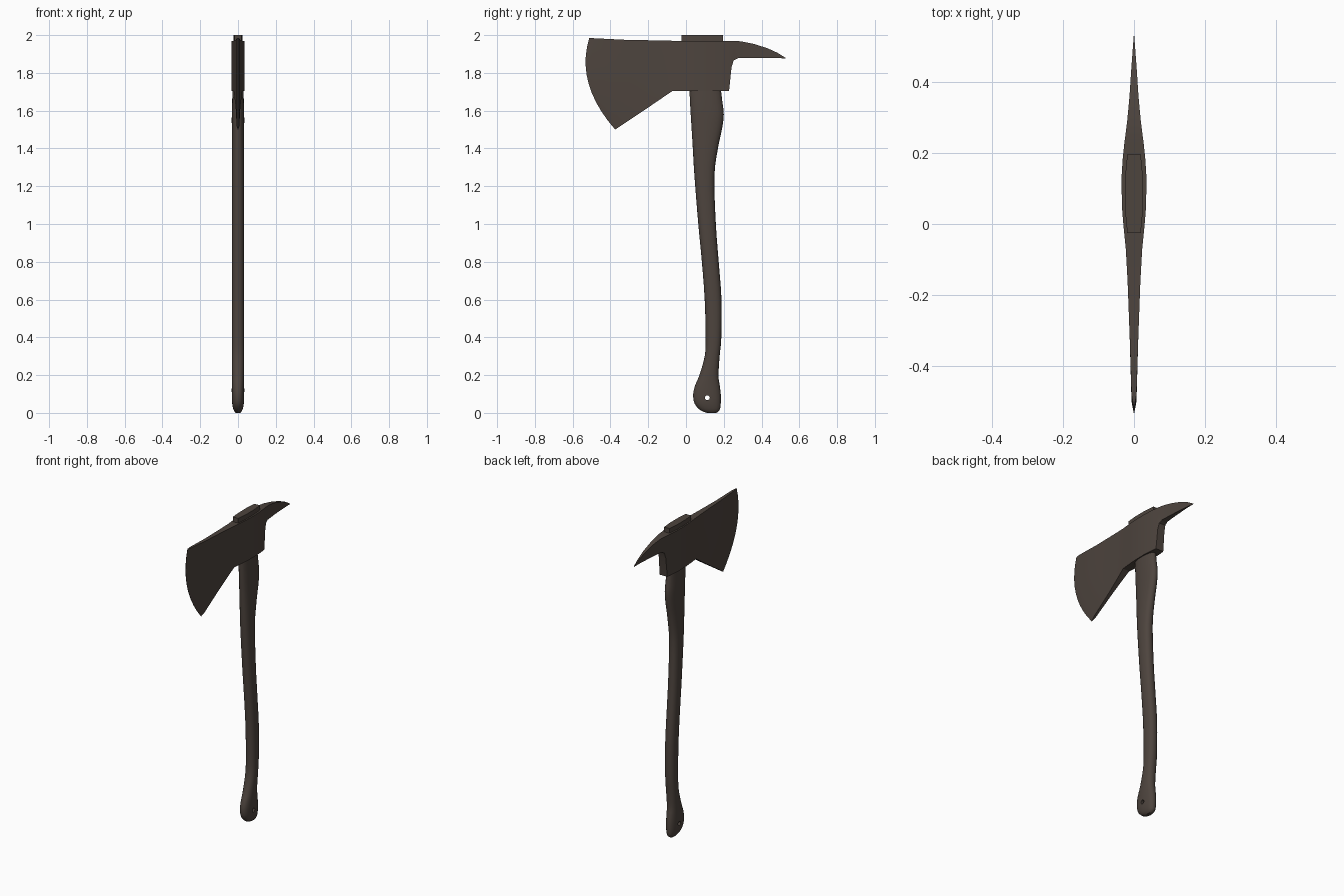
import bpy, bmesh, math

cube = bpy.data.objects.get("Cube")
if cube:
    bpy.data.objects.remove(cube)

COLOUR = (0.075, 0.058, 0.048, 1)
mat = bpy.data.materials.new("dark brown")
mat.use_nodes = True
mat.diffuse_color = COLOUR
bsdf = next(n for n in mat.node_tree.nodes if n.type == 'BSDF_PRINCIPLED')
bsdf.inputs["Base Color"].default_value = COLOUR
bsdf.inputs["Roughness"].default_value = 0.7


def loft(name, rings, angle):
    """Skin closed rings of equal length, cap both ends and shade."""
    bm = bmesh.new()
    loops = [[bm.verts.new(p) for p in ring] for ring in rings]
    n = len(loops[0])
    for a, b in zip(loops, loops[1:]):
        for i in range(n):
            j = (i + 1) % n
            bm.faces.new((a[i], a[j], b[j], b[i]))
    bm.faces.new(loops[0])
    bm.faces.new(loops[-1])
    bmesh.ops.recalc_face_normals(bm, faces=bm.faces)
    mesh = bpy.data.meshes.new(name)
    bm.to_mesh(mesh)
    bm.free()
    mesh.materials.append(mat)
    obj = bpy.data.objects.new(name, mesh)
    bpy.context.collection.objects.link(obj)
    shade(obj, angle)
    return obj


def shade(obj, angle):
    bpy.ops.object.select_all(action='DESELECT')
    obj.select_set(True)
    bpy.context.view_layer.objects.active = obj
    bpy.ops.object.shade_smooth_by_angle(angle=math.radians(angle))


def smooth_rows(rows, steps):
    """Catmull-Rom interpolation through rows of numbers."""
    out = []
    for i in range(len(rows) - 1):
        p = [rows[max(0, min(len(rows) - 1, i + k))] for k in (-1, 0, 1, 2)]
        for s in range(steps):
            t = s / steps
            out.append([b + 0.5 * t * (c - a + t * (2*a - 5*b + 4*c - d + t * (3*(b - c) + d - a)))
                        for a, b, c, d in zip(*p)])
    return out + [list(rows[-1])]


# Curved handle: height, front edge, back edge, half thickness
stations = [
    (0.0, 0.11, 0.16, 0.012), (0.015, 0.075, 0.178, 0.023),
    (0.05, 0.045, 0.184, 0.031), (0.1, 0.038, 0.184, 0.033),
    (0.15, 0.05, 0.178, 0.033), (0.2, 0.071, 0.172, 0.033),
    (0.3, 0.099, 0.178, 0.033), (0.4, 0.104, 0.187, 0.033),
    (0.6, 0.099, 0.188, 0.033), (0.8, 0.084, 0.173, 0.033),
    (1.0, 0.065, 0.158, 0.033), (1.25, 0.045, 0.15, 0.033),
    (1.4, 0.036, 0.169, 0.033), (1.5, 0.03, 0.19, 0.033),
    (1.58, 0.025, 0.2, 0.033), (1.65, 0.021, 0.192, 0.031),
    (1.72, 0.018, 0.184, 0.028),
]
SIDES = 20


def oval(z, front, back, half):
    ring = []
    for i in range(SIDES):
        a = math.tau * i / SIDES
        c, s = math.cos(a), math.sin(a)
        x = half * math.copysign(abs(c) ** 0.85, c)
        y = (front + back) / 2 + (back - front) / 2 * math.copysign(abs(s) ** 0.85, s)
        ring.append((x, y, z))
    return ring


handle = loft("handle", [oval(*row) for row in smooth_rows(stations, 3)], 40)

# Hanging hole through the grip
bpy.ops.mesh.primitive_cylinder_add(vertices=16, radius=0.013, depth=0.2,
                                    location=(0, 0.113, 0.08),
                                    rotation=(0, math.pi / 2, 0))
cutter = bpy.context.object
cutter.name = "hole_cutter"
cutter.hide_render = True
cutter.data.materials.append(mat)
cut = handle.modifiers.new("hole", 'BOOLEAN')
cut.object = cutter
cut.solver = 'EXACT'
bpy.context.view_layer.objects.active = handle
bpy.ops.object.modifier_apply(modifier=cut.name)
bpy.data.objects.remove(cutter)
shade(handle, 40)

# Axe head columns: top y, top z, bottom y, bottom z, half thickness, forward bulge
columns = [
    (-0.512, 1.985, -0.375, 1.5, 0.0008, 0.072),
    (-0.48, 1.983, -0.35, 1.517, 0.007, 0.068),
    (-0.32, 1.975, -0.21, 1.61, 0.012, 0.035),
    (-0.16, 1.972, -0.125, 1.668, 0.018, 0.008),
    (-0.07, 1.97, -0.07, 1.705, 0.023, 0),
    (0.0, 1.97, 0.0, 1.705, 0.03, 0),
    (0.05, 1.97, 0.05, 1.705, 0.034, 0),
    (0.13, 1.97, 0.13, 1.705, 0.035, 0),
    (0.18, 1.97, 0.18, 1.705, 0.032, 0),
    (0.228, 1.97, 0.228, 1.705, 0.027, 0),
    (0.243, 1.97, 0.241, 1.83, 0.025, 0),
    (0.262, 1.969, 0.252, 1.865, 0.0225, 0),
    (0.29, 1.967, 0.275, 1.878, 0.019, 0),
    (0.36, 1.953, 0.36, 1.88, 0.0125, 0),
    (0.43, 1.931, 0.43, 1.88, 0.008, 0),
    (0.485, 1.906, 0.485, 1.879, 0.004, 0),
    (0.528, 1.879, 0.528, 1.876, 0.0008, 0),
]
ROWS = 10


def column(ty, tz, by, bz, half, bulge):
    side = []
    for k in range(ROWS + 1):
        t = k / ROWS
        side.append((ty + (by - ty) * t - 4 * bulge * t * (1 - t), tz + (bz - tz) * t))
    return [(half, y, z) for y, z in side] + [(-half, y, z) for y, z in reversed(side)]


loft("axe_head", [column(*c) for c in columns], 30)

# Handle end standing proud of the head
plug = [(0.019, -0.025), (0.025, 0.04), (0.025, 0.13), (0.019, 0.195)]
outline = plug + [(-x, y) for x, y in reversed(plug)]
loft("handle_end", [[(x, y, z) for x, y in outline] for z in (1.9, 2.0)], 30)
